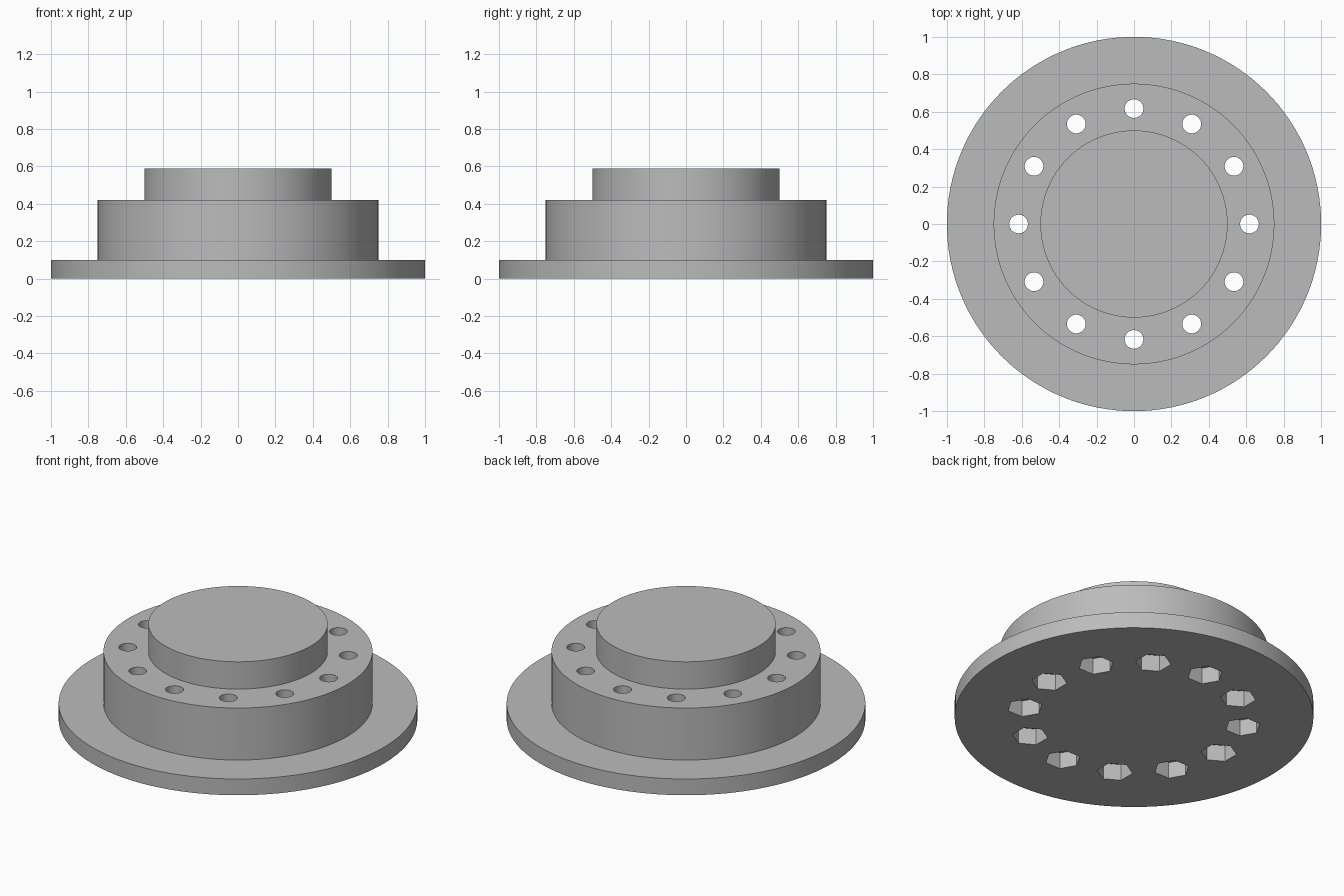
import bpy
import bmesh
from math import pi, radians
from mathutils import Matrix, Vector

cube = bpy.data.objects.get("Cube")
if cube:
    bpy.data.objects.remove(cube, do_unlink=True)

HOLES = 12
HOLE_CIRCLE = 0.617
FLANGE_TOP, HUB_TOP, CAP_TOP = 0.1, 0.42, 0.588

grey = bpy.data.materials.new("plain grey")
grey.use_nodes = True
colour = (0.5, 0.5, 0.5, 1)
grey.diffuse_color = colour
grey.node_tree.nodes["Principled BSDF"].inputs["Base Color"].default_value = colour


def finish(name, bm):
    """Turn a bmesh into a grey object in the scene."""
    bmesh.ops.recalc_face_normals(bm, faces=bm.faces)
    mesh = bpy.data.meshes.new(name)
    bm.to_mesh(mesh)
    bm.free()
    mesh.materials.append(grey)
    obj = bpy.data.objects.new(name, mesh)
    bpy.context.collection.objects.link(obj)
    return obj


def lathe(name, profile, steps):
    """Spin a radius/height profile about the z axis."""
    bm = bmesh.new()
    verts = [bm.verts.new((r, 0, z)) for r, z in profile]
    edges = [bm.edges.new(pair) for pair in zip(verts, verts[1:])]
    bmesh.ops.spin(bm, geom=verts + edges, cent=(0, 0, 0), axis=(0, 0, 1),
                   angle=2 * pi, steps=steps)
    bmesh.ops.remove_doubles(bm, verts=bm.verts, dist=0.0001)
    return finish(name, bm)


def ring_cutter(name, sides, radius, bottom, top, turn):
    """A ring of prisms, each turned to face the centre."""
    bm = bmesh.new()
    for i in range(HOLES):
        place = (Matrix.Rotation(2 * pi * i / HOLES, 4, "Z")
                 @ Matrix.Translation(Vector((HOLE_CIRCLE, 0, (bottom + top) / 2)))
                 @ Matrix.Rotation(turn, 4, "Z"))
        bmesh.ops.create_cone(bm, cap_ends=True, segments=sides, radius1=radius,
                              radius2=radius, depth=top - bottom, matrix=place)
    obj = finish(name, bm)
    obj.hide_render = True
    return obj


# Stepped body: wide flange, hub and raised cap
body = lathe("stepped_flange", [
    (0, 0), (1, 0), (1, FLANGE_TOP), (0.75, FLANGE_TOP), (0.75, HUB_TOP),
    (0.5, HUB_TOP), (0.5, CAP_TOP), (0, CAP_TOP)], 128)

# Round bolt holes through the hub, hexagonal nut pockets in the underside
cutters = [
    ring_cutter("nut_pocket_cutter", 6, 0.1, -0.1, FLANGE_TOP, 0),
    ring_cutter("bolt_hole_cutter", 32, 0.05, -0.1, HUB_TOP + 0.05, 0),
]

# Align the pockets so a flat side faces the centre
corner = min(cutters[0].data.vertices,
             key=lambda v: (v.co - Vector((HOLE_CIRCLE + 0.1, 0, FLANGE_TOP))).length)
if abs(corner.co.y) < 0.01:
    bpy.data.objects.remove(cutters[0], do_unlink=True)
    cutters[0] = ring_cutter("nut_pocket_cutter", 6, 0.1, -0.1, FLANGE_TOP, radians(30))

bpy.context.view_layer.objects.active = body
for cutter in cutters:
    cut = body.modifiers.new(cutter.name, "BOOLEAN")
    cut.operation = "DIFFERENCE"
    cut.solver = "EXACT"
    cut.object = cutter
    bpy.ops.object.modifier_apply(modifier=cut.name)
    bpy.data.objects.remove(cutter, do_unlink=True)

bpy.ops.object.select_all(action="DESELECT")
body.select_set(True)
bpy.ops.object.shade_smooth_by_angle(angle=radians(30))
